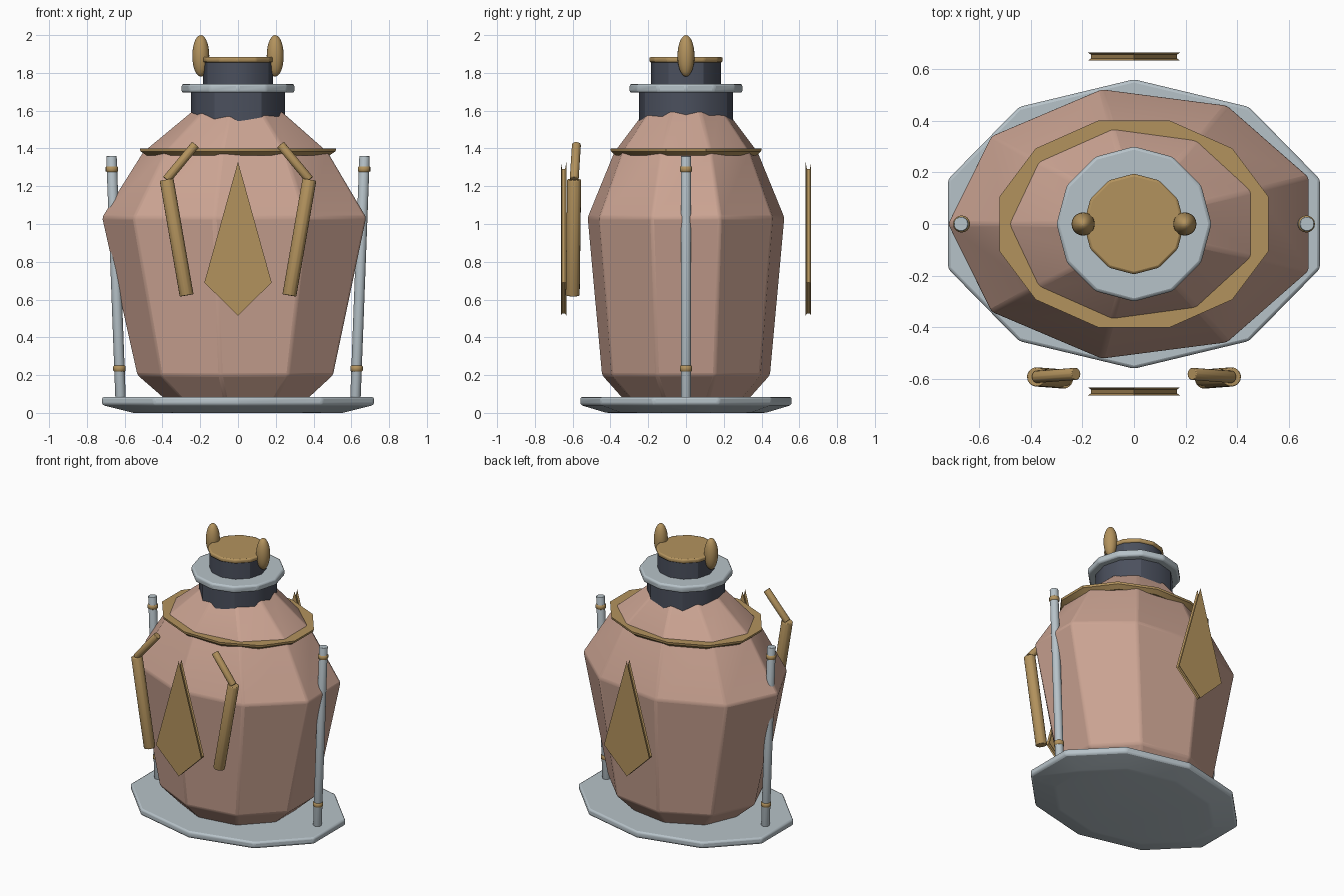
import bpy, bmesh, math
from mathutils import Vector

if "Cube" in bpy.data.objects:
    bpy.data.objects.remove(bpy.data.objects["Cube"])


def material(name, rgb):
    m = bpy.data.materials.new(name)
    m.diffuse_color = (*rgb, 1)
    m.use_nodes = True
    m.node_tree.nodes["Principled BSDF"].inputs["Base Color"].default_value = m.diffuse_color
    return m


CLAY = material("clay", (0.60, 0.37, 0.29))
GOLD = material("gold", (0.45, 0.29, 0.11))
DARK = material("dark_slate", (0.07, 0.08, 0.11))
PALE = material("pale_blue_grey", (0.47, 0.54, 0.58))


def finish(name, bm, mat, angle=30, bevel=0):
    bmesh.ops.recalc_face_normals(bm, faces=bm.faces[:])
    me = bpy.data.meshes.new(name)
    bm.to_mesh(me)
    bm.free()
    me.materials.append(mat)
    me.shade_smooth()
    me.set_sharp_from_angle(angle=math.radians(angle))
    ob = bpy.data.objects.new(name, me)
    bpy.context.collection.objects.link(ob)
    if bevel:
        mod = ob.modifiers.new("soft_edges", 'BEVEL')
        mod.width, mod.segments = bevel, 2
        mod.limit_method = 'ANGLE'
        mod.angle_limit = math.radians(15)
    return ob


def loft(name, rings, mat, angle=30, bevel=0):
    """Skin a stack of point rings and cap both ends."""
    bm = bmesh.new()
    rows = [[bm.verts.new(p) for p in r] for r in rings]
    n = len(rows[0])
    for a, b in zip(rows, rows[1:]):
        for i in range(n):
            j = (i + 1) % n
            bm.faces.new((a[i], a[j], b[j], b[i]))
    bm.faces.new(rows[0])
    bm.faces.new(rows[-1])
    return finish(name, bm, mat, angle, bevel)


def turned(name, profile, sides, phase, mat, angle=30, bevel=0):
    """Elliptical turned shape, profile of (z, rx, ry)."""
    angs = [math.radians(phase) + 2 * math.pi * i / sides for i in range(sides)]
    rings = [[(rx * math.cos(t), ry * math.sin(t), z) for t in angs] for z, rx, ry in profile]
    return loft(name, rings, mat, angle, bevel)


def tube(name, p, q, r, mat, sides=12):
    p, q = Vector(p), Vector(q)
    rot = Vector((0, 0, 1)).rotation_difference(q - p)
    ring = [rot @ Vector((r * math.cos(t), r * math.sin(t), 0))
            for t in (2 * math.pi * i / sides for i in range(sides))]
    return loft(name, [[p + v for v in ring], [q + v for v in ring]], mat, 40, r * 0.12)


def ellipsoid(name, c, radii, mat):
    bm = bmesh.new()
    bmesh.ops.create_uvsphere(bm, u_segments=20, v_segments=14, radius=1)
    for v in bm.verts:
        v.co = Vector(c) + Vector(a * b for a, b in zip(v.co, radii))
    return finish(name, bm, mat, 60)


# base plate with an undercut edge
turned("base_plate", [(0, 0.58, 0.42), (0.042, 0.757, 0.56), (0.085, 0.757, 0.56)],
       10, 18, PALE, bevel=0.012)

# nine-sided vessel body
turned("body", [(0.07, 0.385, 0.335), (0.2, 0.535, 0.453), (1.035, 0.722, 0.53),
                (1.38, 0.505, 0.387), (1.62, 0.215, 0.205)], 9, 180, CLAY, 25, 0.012)

# shoulder band, neck, collar and cap
turned("shoulder_band", [(1.362, 0.50, 0.385), (1.385, 0.535, 0.412), (1.40, 0.538, 0.414),
                         (1.40, 0.40, 0.30)], 12, 15, GOLD)
turned("neck", [(1.5, 0.25, 0.25), (1.70, 0.25, 0.25)], 12, 0, DARK)
turned("collar", [(1.695, 0.3, 0.3), (1.742, 0.3, 0.3)], 12, 0, PALE, bevel=0.012)
turned("upper_neck", [(1.73, 0.185, 0.185), (1.86, 0.185, 0.185)], 12, 0, DARK)
turned("cap", [(1.855, 0.195, 0.195), (1.885, 0.195, 0.195)], 12, 0, GOLD, bevel=0.01)

for s, side in ((-1, "left"), (1, "right")):
    # oval lugs on the cap
    ellipsoid(f"{side}_lug", (s * 0.197, 0, 1.89), (0.045, 0.045, 0.11), GOLD)
    # leaning side rods with gold rings
    foot, head = Vector((s * 0.622, 0, 0.083)), Vector((s * 0.67, 0, 1.36))
    tube(f"{side}_rod", foot, head, 0.028, PALE, 16)
    for label, z in (("lower", 0.235), ("upper", 1.29)):
        c = foot.lerp(head, (z - foot.z) / (head.z - foot.z))
        turned_ring = turned(f"{side}_{label}_ring",
                             [(-0.02, 0.022, 0.022), (-0.011, 0.033, 0.033),
                              (0.011, 0.033, 0.033), (0.02, 0.022, 0.022)], 16, 0, GOLD, 60)
        turned_ring.location = c
    # bent handles standing in front
    elbow = (s * 0.378, -0.592, 1.235)
    tube(f"{side}_handle_grip", elbow, (s * 0.272, -0.600, 0.622), 0.038, GOLD)
    tube(f"{side}_handle_arm", elbow, (s * 0.225, -0.580, 1.42), 0.024, GOLD)

# kite plaques, front and back, with a recessed rim
kite = [(0, 0.64), (0.178, 0), (0, -0.175), (-0.178, 0)]
layers = [(0.633, 1), (0.640, 0.94), (0.656, 0.94), (0.663, 1)]
for s, side in ((-1, "front"), (1, "back")):
    loft(f"{side}_plaque", [[(x * k, s * y, 0.69 + z * k) for x, z in kite]
                            for y, k in layers], GOLD)
